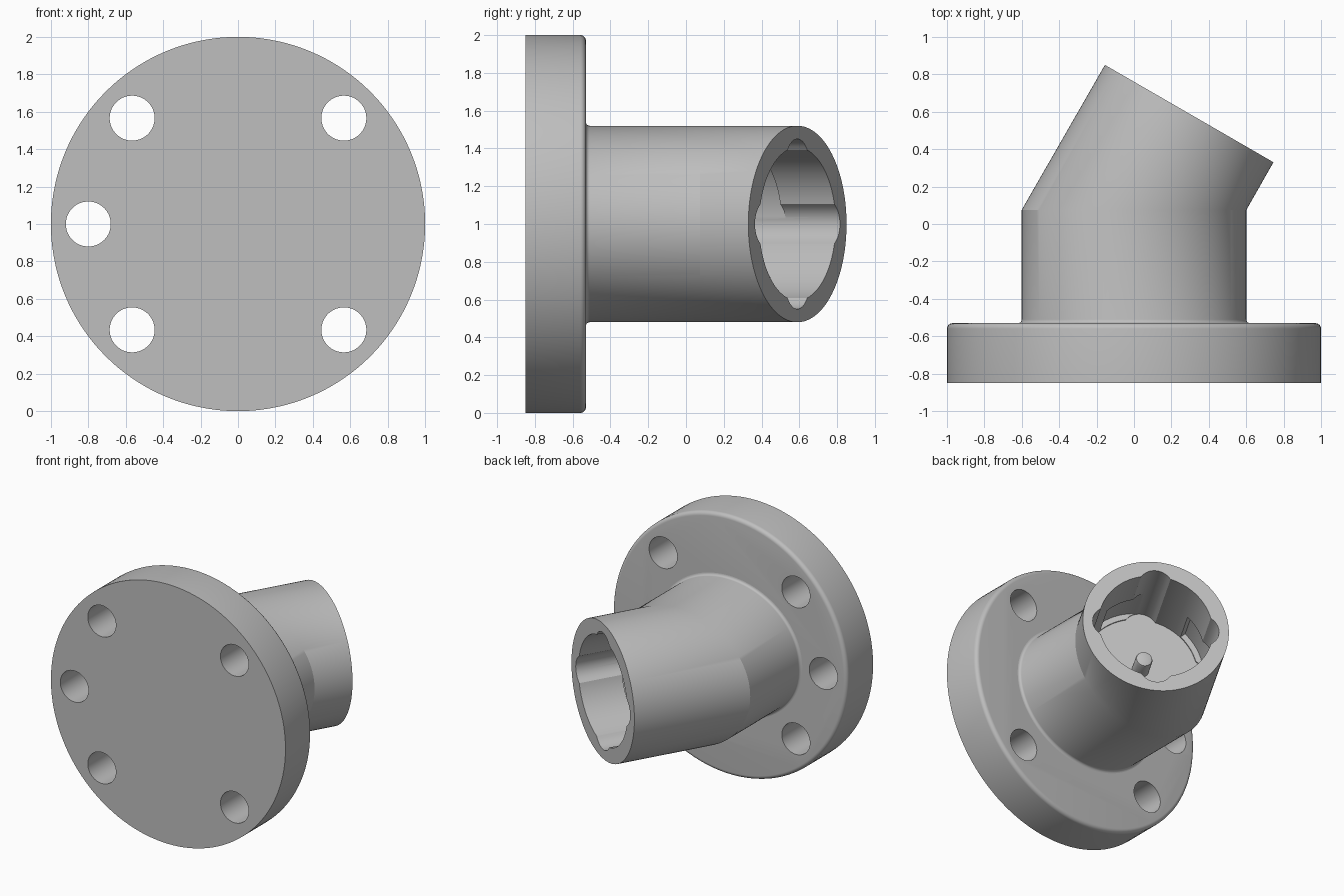
import bpy, bmesh, math
from mathutils import Vector

if "Cube" in bpy.data.objects:
    bpy.data.objects.remove(bpy.data.objects["Cube"])

grey = bpy.data.materials.new("plain grey")
grey.use_nodes = True
colour = (0.52, 0.52, 0.52, 1)
grey.diffuse_color = colour
grey.node_tree.nodes["Principled BSDF"].inputs["Base Color"].default_value = colour

SIDES = 144
ANGLES = [math.tau * i / SIDES for i in range(SIDES)]

# Frame of the slanted socket: centre of its mouth, sideways, up and outward
MOUTH = Vector((0.295, 0.59, 1))
TILT = math.radians(30)
SIDE = Vector((math.cos(TILT), -math.sin(TILT), 0))
UP = Vector((0, 0, 1))
OUT = Vector((math.sin(TILT), math.cos(TILT), 0))


def loft(name, rings):
    """Skin a stack of rings and cap both ends."""
    bm = bmesh.new()
    loops = [[bm.verts.new(p) for p in ring] for ring in rings]
    for a, b in zip(loops, loops[1:]):
        for i in range(len(a)):
            j = (i + 1) % len(a)
            bm.faces.new((a[i], a[j], b[j], b[i]))
    bm.faces.new(loops[0])
    bm.faces.new(loops[-1])
    bmesh.ops.recalc_face_normals(bm, faces=bm.faces)
    mesh = bpy.data.meshes.new(name)
    bm.to_mesh(mesh)
    bm.free()
    mesh.materials.append(grey)
    obj = bpy.data.objects.new(name, mesh)
    bpy.context.collection.objects.link(obj)
    return obj


def upright_ring(y, rx, rz, x=0, z=1):
    return [Vector((x + rx * math.cos(a), y, z + rz * math.sin(a))) for a in ANGLES]


def socket_ring(depth, radius):
    """Ring square to the socket axis; radius is a function of angle."""
    return [MOUTH - OUT * depth + (SIDE * math.cos(a) + UP * math.sin(a)) * radius(a)
            for a in ANGLES]


def cut(obj, cutter):
    cutter.hide_render = True
    mod = obj.modifiers.new("cut", "BOOLEAN")
    mod.operation, mod.solver, mod.object = "DIFFERENCE", "EXACT", cutter
    bpy.context.view_layer.objects.active = obj
    bpy.ops.object.modifier_apply(modifier=mod.name)
    bpy.data.objects.remove(cutter)


# Flange with a rounded rear edge
BACK, ROUND = -0.53, 0.03
rings = [upright_ring(-0.85, 1, 1)]
for i in range(7):
    t = math.pi / 2 * i / 6
    r = 1 - ROUND + ROUND * math.cos(t)
    rings.append(upright_ring(BACK - ROUND + ROUND * math.sin(t), r, r))
flange = loft("flange", rings)

# Five bolt holes
for degrees in (45, 135, 180, 225, 315):
    a = math.radians(degrees)
    x, z = 0.8 * math.cos(a), 1 + 0.8 * math.sin(a)
    cut(flange, loft("bolt_hole", [upright_ring(y, 0.12, 0.12, x, z) for y in (-1, -0.4)]))

# Bent pipe: filleted foot, oval straight part, then the slanted round socket
PIPE = 0.52
WIDE = PIPE / math.cos(TILT)
FILLET = 0.02
rings = [upright_ring(-0.6, WIDE + FILLET, PIPE + FILLET)]
for i in range(6):
    t = math.pi / 2 * i / 5
    grow = FILLET * (1 - math.sin(t))
    rings.append(upright_ring(BACK + FILLET * (1 - math.cos(t)), WIDE + grow, PIPE + grow))
rings.append(upright_ring(0.075, WIDE, PIPE))
rings.append(socket_ring(0, lambda a: PIPE))
pipe = loft("bent_pipe", rings)

# Bore with four rounded keyways
BORE, KEY_CENTRE, KEY_RADIUS, FLOOR = 0.405, 0.33, 0.12, 0.62
QUARTER = math.pi / 2


def keyed(a):
    off = (a + QUARTER / 2) % QUARTER - QUARTER / 2
    inside = KEY_RADIUS ** 2 - (KEY_CENTRE * math.sin(off)) ** 2
    if inside <= 0:
        return BORE
    return max(BORE, KEY_CENTRE * math.cos(off) + math.sqrt(inside))


# Locking slots that run sideways from each keyway
def slotted(a):
    return 0.447 if (-a) % QUARTER < math.radians(47) else 0.3


cut(pipe, loft("bore", [socket_ring(d, keyed) for d in (-0.1, FLOOR)]))
cut(pipe, loft("locking_slots", [socket_ring(d, slotted) for d in (0.33, FLOOR - 0.01)]))

# Centre pin with a softened tip
pin = loft("centre_pin", [socket_ring(d, lambda a, r=r: r) for d, r in
                          ((FLOOR + 0.03, 0.06), (0.48, 0.06), (0.466, 0.055), (0.46, 0.042))])

# Smooth shading with crisp edges
bpy.ops.object.select_all(action="DESELECT")
for obj in (flange, pipe, pin):
    obj.select_set(True)
bpy.context.view_layer.objects.active = pipe
bpy.ops.object.shade_smooth_by_angle(angle=math.radians(25))
